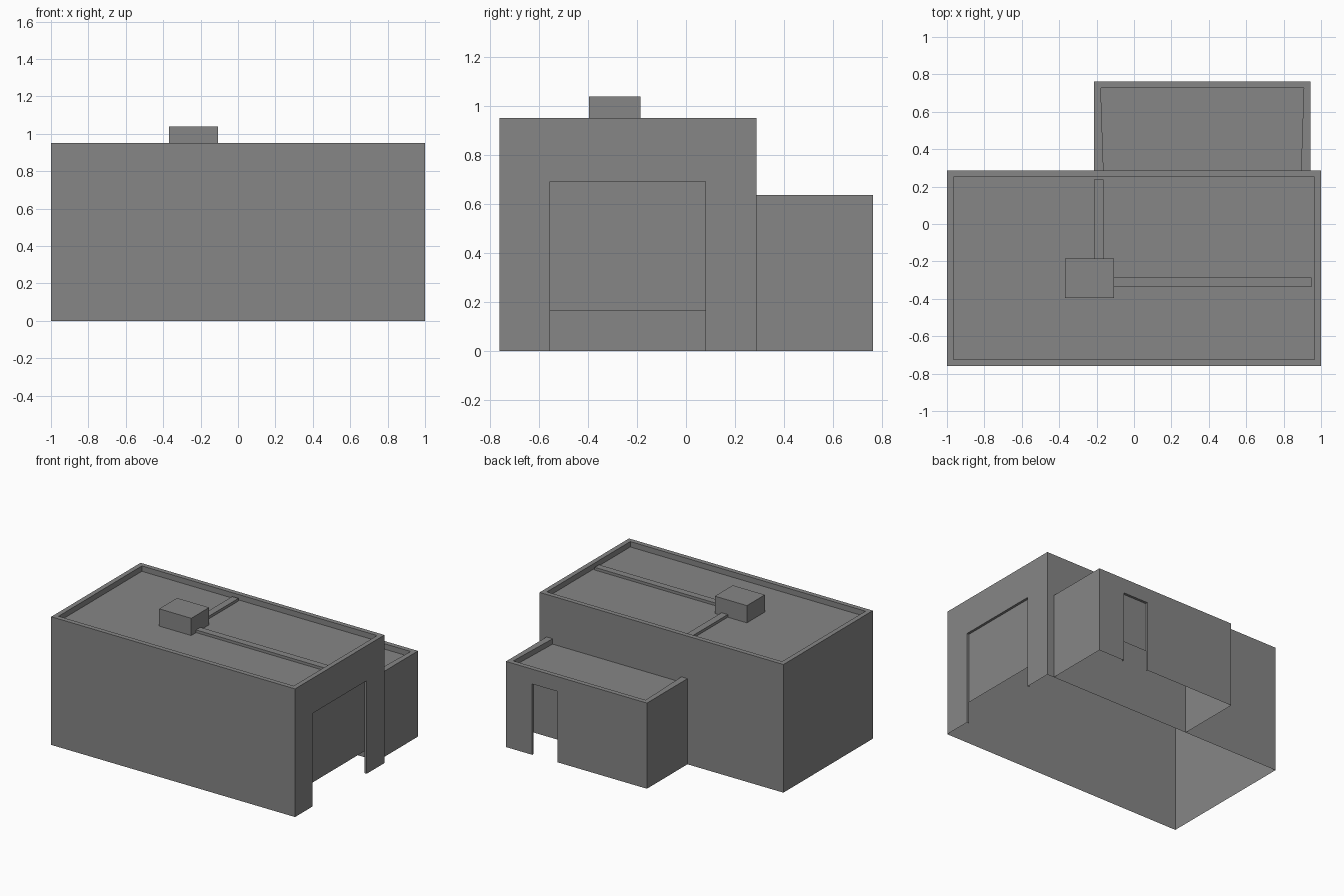
import bpy
import bmesh
from mathutils import Vector

cube = bpy.data.objects.get("Cube")
if cube:
    bpy.data.objects.remove(cube, do_unlink=True)

grey = bpy.data.materials.new("concrete_grey")
grey.use_nodes = True
colour = (0.24, 0.24, 0.24, 1)
grey.diffuse_color = colour
grey.node_tree.nodes["Principled BSDF"].inputs["Base Color"].default_value = colour

RIM = 0.05      # parapet width
DROP = 0.04     # parapet height above the roof
REVEAL = 0.018  # depth of door recesses


def finish(name, bm):
    mesh = bpy.data.meshes.new(name)
    bm.to_mesh(mesh)
    bm.free()
    mesh.materials.append(grey)
    obj = bpy.data.objects.new(name, mesh)
    bpy.context.collection.objects.link(obj)


def box_mesh(low, high):
    bm = bmesh.new()
    bmesh.ops.create_cube(bm, size=1)
    for v in bm.verts:
        v.co = [a + (b - a) * (c + 0.5) for a, b, c in zip(low, high, v.co)]
    bm.normal_update()
    return bm


def facing(bm, direction):
    return max(bm.faces, key=lambda f: f.normal.dot(Vector(direction)))


def remove_face(bm, direction):
    bmesh.ops.delete(bm, geom=[facing(bm, direction)], context='FACES_ONLY')


def parapet(bm):
    """Inset the roof and sink it below the wall tops."""
    roof = facing(bm, (0, 0, 1))
    bmesh.ops.inset_region(bm, faces=[roof], thickness=RIM)
    edges = list(roof.edges)
    lower = bmesh.ops.extrude_face_region(bm, geom=[roof])["geom"]
    if roof.is_valid:
        bmesh.ops.delete(bm, geom=[roof], context='FACES_ONLY')
    for item in lower:
        if isinstance(item, bmesh.types.BMVert):
            item.co.z -= DROP


def doorway(bm, wall, axis, start, end, top):
    """Replace the outer wall facing +axis with one that has a recessed doorway."""
    along = 1 - axis
    verts = sorted(wall.verts, key=lambda v: (v.co[along], v.co.z))
    depth = verts[0].co[axis]

    def add(u, z, inward=0):
        co = Vector((0, 0, z))
        co[axis], co[along] = depth - inward, u
        return bm.verts.new(co)

    outline = [(start, 0), (start, top), (end, top), (end, 0)]
    outer = [add(u, z) for u, z in outline]
    inner = [add(u, z, REVEAL) for u, z in outline]
    bmesh.ops.delete(bm, geom=[wall], context='FACES_ONLY')
    bm.faces.new([verts[0], verts[1], verts[3], verts[2]] + outer[::-1])
    for i in range(3):
        bm.faces.new([outer[i], outer[i + 1], inner[i + 1], inner[i]])


def shutter(name, axis, depth, start, end, bottom, top):
    bm = bmesh.new()
    verts = []
    for u, z in ((start, bottom), (end, bottom), (end, top), (start, top)):
        co = Vector((0, 0, z))
        co[axis], co[1 - axis] = depth - REVEAL, u
        verts.append(bm.verts.new(co))
    face = bm.faces.new(verts)
    face.normal_update()
    if face.normal[axis] < 0:
        face.normal_flip()
    finish(name, bm)


# Main hall: open underneath, large doorway in the left end
bm = box_mesh((-1, -0.76, 0), (1, 0.287, 0.95))
remove_face(bm, (0, 0, -1))
doorway(bm, facing(bm, (1, 0, 0)), 0, -0.555, 0.08, 0.69)
bm.normal_update()
parapet(bm)
bmesh.ops.recalc_face_normals(bm, faces=bm.faces[:])
finish("main_hall", bm)
shutter("main_shutter", 0, 1, -0.555, 0.08, 0.163, 0.69)

# Rear annex: its roof and parapet run up to the hall wall
JOIN = 0.287
bm = box_mesh((-0.213, JOIN, 0), (0.943, 0.762, 0.635))
remove_face(bm, (0, 0, -1))
remove_face(bm, (0, -1, 0))
doorway(bm, facing(bm, (0, 1, 0)), 1, 0.52, 0.728, 0.525)
bm.normal_update()
parapet(bm)
for v in bm.verts:
    if abs(v.co.y - JOIN - RIM) < 0.001:
        v.co.y = JOIN
flat = [f for f in bm.faces
        if f.calc_area() < 1e-6 or all(abs(v.co.y - JOIN) < 0.001 for v in f.verts)]
bmesh.ops.delete(bm, geom=flat, context='FACES_ONLY')
bmesh.ops.recalc_face_normals(bm, faces=bm.faces[:])
finish("rear_annex", bm)
shutter("annex_shutter", 1, 0.762, 0.52, 0.728, 0.158, 0.525)

# Rooftop unit and the two ducts that run from it to the parapet
ROOF = 0.95 - DROP
for name, low, high in (
    ("roof_unit", (-0.37, -0.395, ROOF), (-0.107, -0.185, 1.038)),
    ("side_duct", (-0.107, -0.338, ROOF), (0.95, -0.287, ROOF + 0.02)),
    ("rear_duct", (-0.213, -0.185, ROOF), (-0.162, 0.237, ROOF + 0.02)),
):
    finish(name, box_mesh(low, high))
